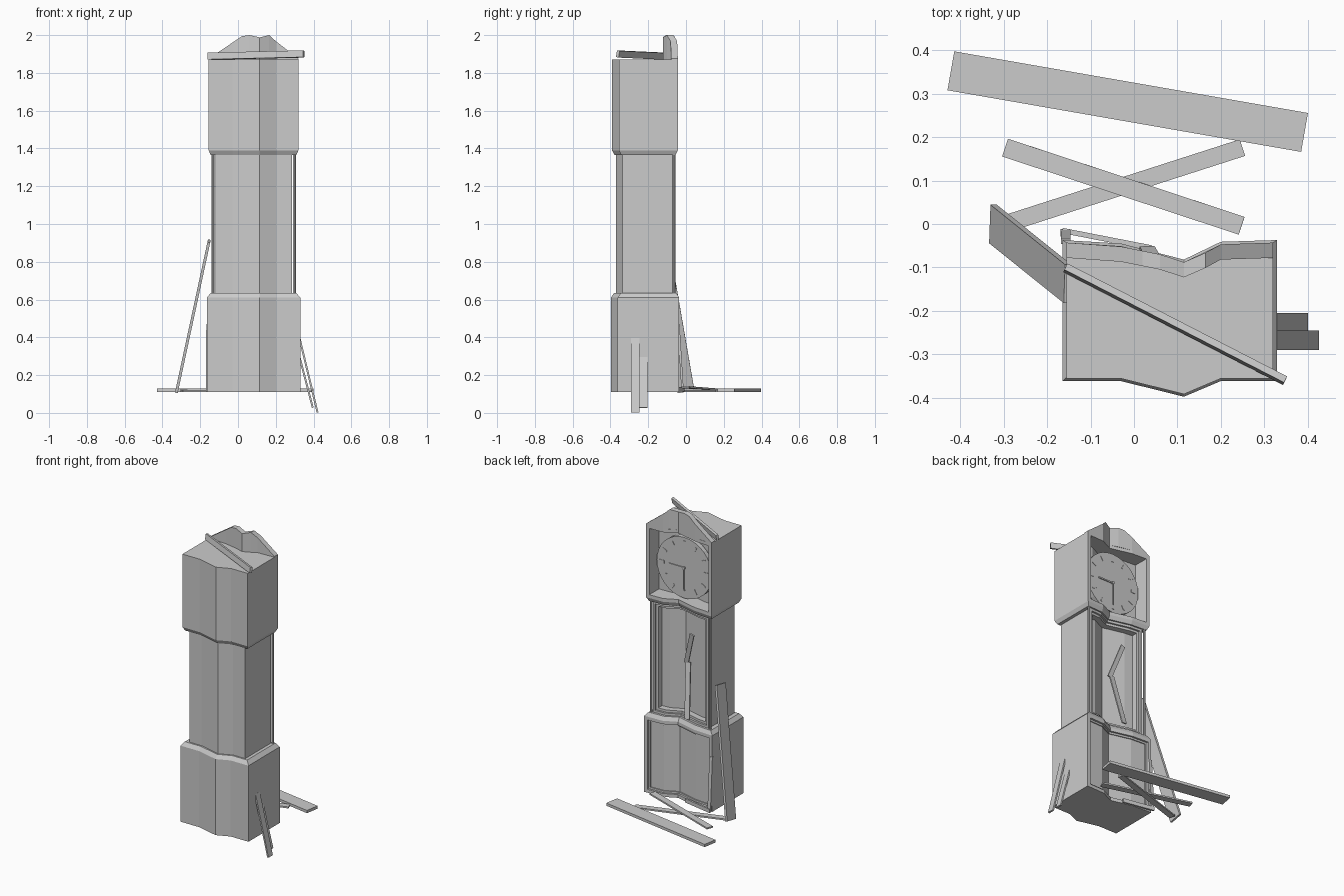
import bpy, bmesh, math
from mathutils import Vector, Matrix

if "Cube" in bpy.data.objects:
    bpy.data.objects.remove(bpy.data.objects["Cube"])


def finish(name, bm):
    bmesh.ops.recalc_face_normals(bm, faces=bm.faces)
    me = bpy.data.meshes.new(name)
    bm.to_mesh(me)
    bm.free()
    ob = bpy.data.objects.new(name, me)
    bpy.context.collection.objects.link(ob)
    return ob


def plank(name, a, b, side, w, t):
    """Box from a to b, w wide along side, t thick."""
    a, b, s = Vector(a), Vector(b), Vector(side)
    d = (b - a).normalized()
    s = (s - d * s.dot(d)).normalized()
    n = d.cross(s)
    bm = bmesh.new()
    m = Matrix((d * (b - a).length, s * w, n * t)).transposed().to_4x4()
    m.translation = (a + b) / 2
    bmesh.ops.create_cube(bm, size=1, matrix=m)
    return finish(name, bm)


def rod(name, r, depth, loc, sides, rot=0.0):
    bm = bmesh.new()
    m = Matrix.Translation(loc) @ Matrix.Rotation(rot, 4, 'X')
    bmesh.ops.create_cone(bm, cap_ends=True, segments=sides, radius1=r,
                          radius2=r, depth=depth, matrix=m)
    return finish(name, bm)


def outline(x0, x1, yf, yb):
    """Crooked plan: front bulges out and dial side buckles in at x = 0.115."""
    xs = [x0, -0.03, 0.115, 0.2, x1]
    front = [(x, yf - d) for x, d in zip(xs, (0, 0, .036, 0, 0))]
    back = [(x, yb - d) for x, d in zip(xs, (0, .008, .045, .004, 0))]
    return front + back[::-1]


# Case: stacked base, waist and hood in one loft
rings = [
    (0.11, (-0.165, 0.33, -0.362, -0.037)),
    (0.61, (-0.165, 0.33, -0.362, -0.037)),
    (0.635, (-0.145, 0.308, -0.345, -0.05)),
    (0.6351, (-0.118, 0.287, -0.335, -0.065)),
    (1.365, (-0.118, 0.287, -0.335, -0.065)),
    (1.3651, (-0.145, 0.308, -0.342, -0.055)),
    (1.39, (-0.155, 0.32, -0.356, -0.043)),
    (1.87, (-0.155, 0.32, -0.356, -0.043)),
]
bm = bmesh.new()
loops = [[bm.verts.new((x, y, z)) for x, y in outline(*o)] for z, o in rings]
openings = {}
for k in range(len(loops) - 1):
    lo, hi = loops[k], loops[k + 1]
    for i in range(10):
        j = (i + 1) % 10
        f = bm.faces.new((lo[i], lo[j], hi[j], hi[i]))
        if 5 <= i <= 8:
            openings.setdefault(k, []).append(f)
bm.faces.new(loops[0][::-1])
bm.faces.new(loops[-1])
bm.normal_update()
# Framed recesses on the dial side
for k, steps in {0: [(.022, .012), (.012, .006)],
                 3: [(.015, .012), (.015, .04)],
                 6: [(.022, .1)]}.items():
    for thick, depth in steps:
        bmesh.ops.inset_region(bm, faces=openings[k], thickness=thick,
                               use_even_offset=True)
        bmesh.ops.inset_region(bm, faces=openings[k], thickness=0.0005)
        vs = {v for f in openings[k] for v in f.verts}
        bmesh.ops.translate(bm, verts=list(vs), vec=(0, -depth, 0))
finish("clock_case", bm)

# Pediment: scrolled board following the buckled dial side
prof = [(-0.155, 1.875, -.043), (-0.03, 1.96, -.052), (0.02, 1.994, -.062),
        (0.06, 2.0, -.07), (0.115, 1.988, -.088), (0.165, 2.0, -.066),
        (0.2, 1.968, -.047), (0.32, 1.875, -.043)]
bm = bmesh.new()
cols = [[bm.verts.new(c) for c in ((x, y, 1.87), (x, y, z),
        (x, y - .035, z), (x, y - .035, 1.87))] for x, z, y in prof]
for a, b in zip(cols, cols[1:]):
    for i in range(4):
        j = (i + 1) % 4
        bm.faces.new((a[i], a[j], b[j], b[i]))
bm.faces.new(cols[0])
bm.faces.new(cols[-1])
finish("pediment", bm)

# Dial, hour marks and hands
cx, cz, fy = 0.083, 1.625, -0.1
rod("dial", 0.2, 0.03, (cx, fy - .015, cz), 32, math.pi / 2)
for h in range(12):
    a = h * math.pi / 6
    d = Vector((math.sin(a), 0, math.cos(a)))
    c = Vector((cx, fy, cz))
    plank("hour_mark", c + d * .145, c + d * .178,
          (0, 1, 0), .006, .02 if h % 3 == 0 else .01)
plank("hour_hand", (cx, fy + .003, cz), (cx + .11, fy + .003, cz), (0, 1, 0), .006, .009)
plank("minute_hand", (cx, fy + .005, cz), (cx, fy + .005, cz - .15), (0, 1, 0), .006, .007)
rod("hand_pin", .01, .02, (cx, fy, cz), 8, math.pi / 2)

# Slim corner columns beside the waist
for x in (-0.133, 0.298):
    rod("waist_column", .008, .735, (x, -0.063, 1.0), 8)

# Snapped slats in the waist door
plank("door_slat_upper", (0.015, -.085, 1.21), (0.085, -.125, 0.99), (1, 0, 0), .03, .008)
plank("door_slat_lower", (0.07, -.125, 1.0), (0.03, -.055, 0.66), (1, 0, 0), .035, .008)

# Sprung trim at the corner of the base
plank("loose_stile", (-0.158, -.018, .115), (-0.157, -.04, .47), (1, 0, 0), .022, .012)
plank("loose_rail", (-0.165, -.015, .125), (0.04, -.055, .125), (0, 0, 1), .025, .012)

# Fallen and leaning boards
Y = (0, 1, 0)
plank("floor_board", (-0.422, .353, .12), (0.393, .211, .12), Y, .091, .018)
plank("floor_slat_upper", (-0.297, .176, .122), (0.248, -.004, .136), Y, .043, .01)
plank("floor_slat_lower", (-0.297, .0, .116), (0.25, .176, .116), Y, .04, .01)
plank("leaning_board", (-0.325, .0, .113), (-0.153, -.138, .91), Y, .09, .015)
plank("leaning_slat_long", (0.421, -.268, .002), (0.326, -.268, .395), Y, .045, .01)
plank("leaning_slat_short", (0.396, -.226, .027), (0.326, -.226, .295), Y, .042, .01)
plank("top_board", (-0.158, -.101, 1.888), (0.348, -.361, 1.9), (0, .2, 1), .036, .016)
